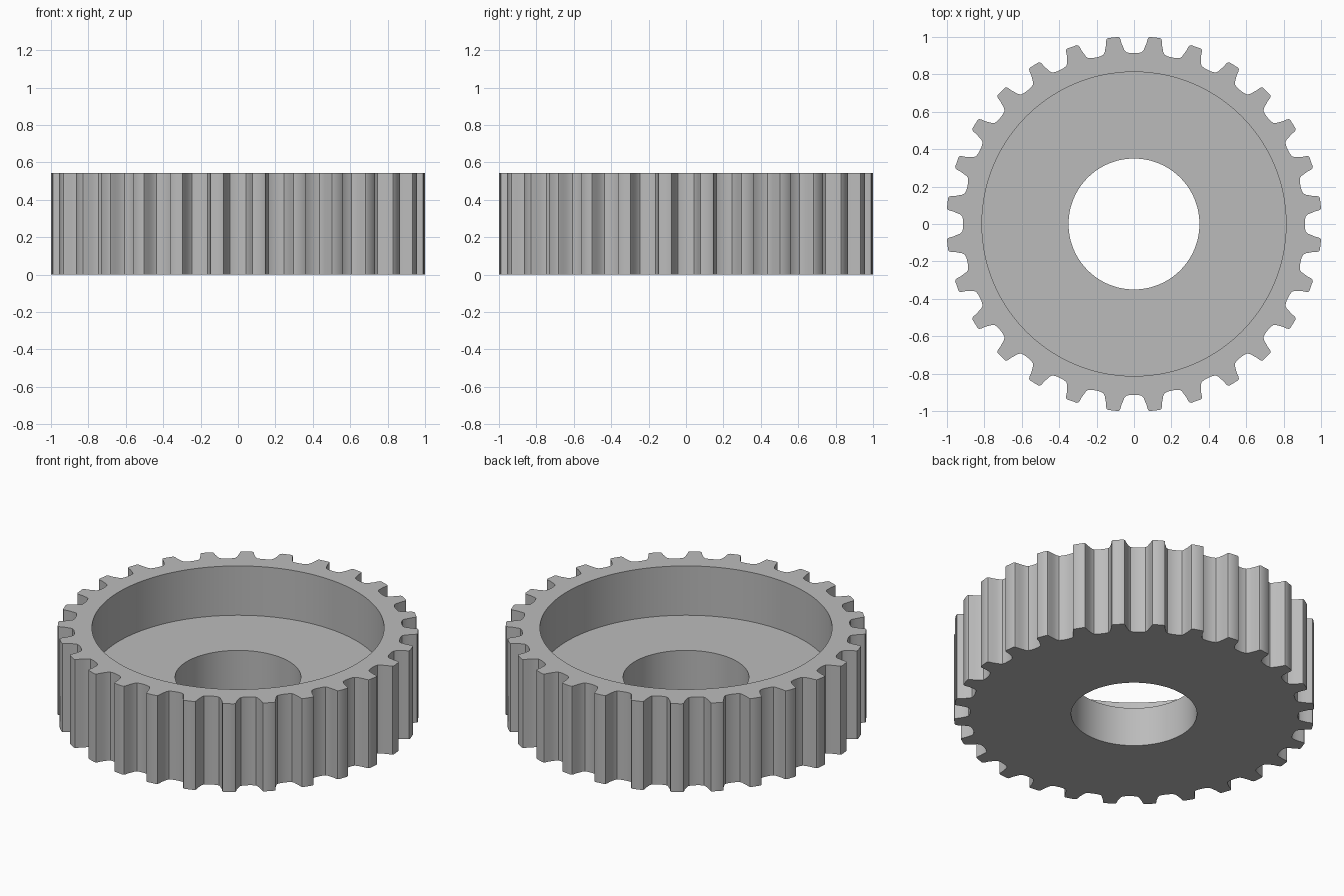
import bpy, bmesh, math

if "Cube" in bpy.data.objects:
    bpy.data.objects.remove(bpy.data.objects["Cube"])

TEETH = 28
HEIGHT, FLOOR_Z = 0.543, 0.24
R_RECESS, R_BORE = 0.813, 0.35
SUB = 6                       # circle segments per tooth pitch
PITCH = math.tau / TEETH

# Half of one groove: (sideways offset, distance from axis)
HALF = [(0.022, 0.914), (0.042, 0.919), (0.052, 0.931), (0.059, 0.948),
        (0.067, 0.966), (0.072, 0.986), (0.077, 0.997), (0.086, 1.0)]
GROOVE = [(-x, y) for x, y in reversed(HALF)] + [(0, 0.913)] + HALF

steel = bpy.data.materials.new("grey_steel")
steel.diffuse_color = (0.5, 0.5, 0.5, 1)
steel.use_nodes = True
steel.node_tree.nodes["Principled BSDF"].inputs["Base Color"].default_value = steel.diffuse_color

bm = bmesh.new()


def ring(points, z):
    return [bm.verts.new((x, y, z)) for x, y in points]


def wall(a, b):
    """Quads between two closed rings of equal length."""
    for i in range(len(a)):
        j = (i + 1) % len(a)
        bm.faces.new((a[i], a[j], b[j], b[i])).smooth = True


def cap(outer, inner):
    """Flat annulus between two closed rings."""
    edges = []
    for loop in (outer, inner):
        for i in range(len(loop)):
            pair = (loop[i], loop[(i + 1) % len(loop)])
            edges.append(bm.edges.get(pair) or bm.edges.new(pair))
    bmesh.ops.triangle_fill(bm, edges=edges, use_beauty=True)


# Toothed outline, one groove per pitch
outline = []
for t in range(TEETH):
    c, s = math.cos(t * PITCH), math.sin(t * PITCH)
    outline += [(y * c - x * s, y * s + x * c) for x, y in GROOVE]


def circle(r):
    n = TEETH * SUB
    return [(r * math.cos(math.tau * i / n), r * math.sin(math.tau * i / n)) for i in range(n)]


# Teeth, rim, recess and bore
teeth_low, teeth_top = ring(outline, 0), ring(outline, HEIGHT)
rec_top, rec_low = ring(circle(R_RECESS), HEIGHT), ring(circle(R_RECESS), FLOOR_Z)
bore_top, bore_low = ring(circle(R_BORE), FLOOR_Z), ring(circle(R_BORE), 0)
wall(teeth_low, teeth_top)
wall(rec_top, rec_low)
wall(bore_top, bore_low)
wall(rec_low, bore_top)
cap(teeth_top, rec_top)
cap(teeth_low, bore_low)
bmesh.ops.recalc_face_normals(bm, faces=bm.faces)

mesh = bpy.data.meshes.new("toothed_pulley")
bm.to_mesh(mesh)
bm.free()
mesh.materials.append(steel)
pulley = bpy.data.objects.new("toothed_pulley", mesh)
bpy.context.collection.objects.link(pulley)

# Smooth walls with crisp rims
bpy.context.view_layer.objects.active = pulley
pulley.select_set(True)
bpy.ops.object.shade_smooth_by_angle(angle=math.radians(32))
